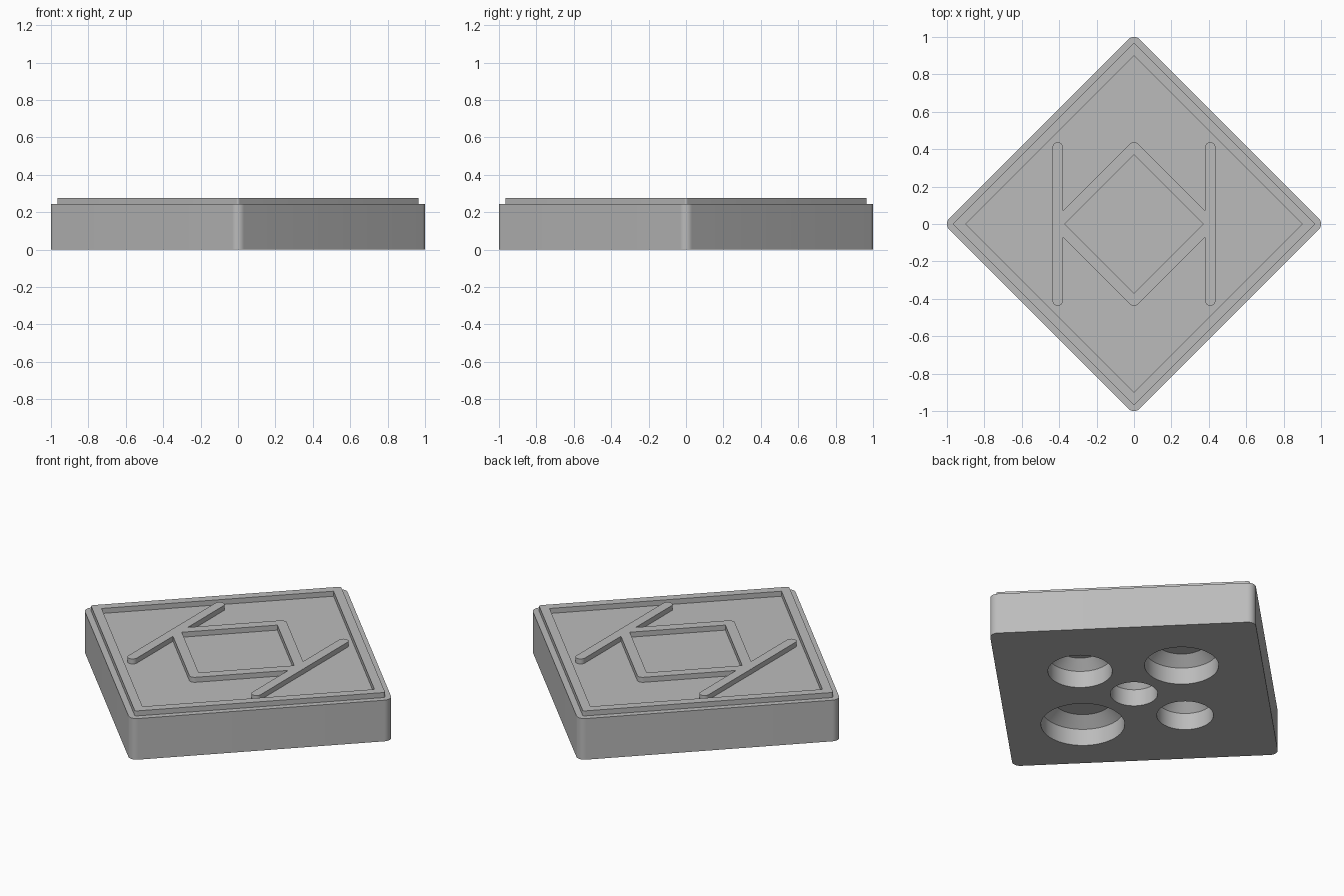
import bpy, bmesh, math

cube = bpy.data.objects.get("Cube")
if cube:
    bpy.data.objects.remove(cube, do_unlink=True)

grey = bpy.data.materials.new("plain grey")
grey.use_nodes = True
colour = (0.5, 0.5, 0.5, 1)
grey.diffuse_color = colour
grey.node_tree.nodes["Principled BSDF"].inputs["Base Color"].default_value = colour

BASE_TOP, RIM_TOP = 0.245, 0.275


def rounded_rect(hx, hy, radius, turn=0.0, cx=0.0, steps=10):
    """Outline of a rectangle with filleted corners, turned and moved along x."""
    points = []
    for quarter, (sx, sy) in enumerate([(1, 1), (-1, 1), (-1, -1), (1, -1)]):
        for i in range(steps + 1 if radius else 1):
            a = (quarter + i / steps) * math.pi / 2
            x = sx * (hx - radius) + radius * math.cos(a)
            y = sy * (hy - radius) + radius * math.sin(a)
            points.append((cx + x * math.cos(turn) - y * math.sin(turn),
                           x * math.sin(turn) + y * math.cos(turn)))
    return points


def diamond(half, radius=0.0):
    return rounded_rect(half, half, radius, math.pi / 4)


def make(name, bm):
    bmesh.ops.remove_doubles(bm, verts=bm.verts, dist=1e-5)
    bmesh.ops.recalc_face_normals(bm, faces=bm.faces)
    mesh = bpy.data.meshes.new(name)
    bm.to_mesh(mesh)
    bm.free()
    mesh.materials.append(grey)
    obj = bpy.data.objects.new(name, mesh)
    bpy.context.collection.objects.link(obj)
    return obj


def prism(name, outline, z0, z1):
    bm = bmesh.new()
    face = bm.faces.new([bm.verts.new((x, y, z0)) for x, y in outline])
    ext = bmesh.ops.extrude_face_region(bm, geom=[face])
    verts = [v for v in ext["geom"] if isinstance(v, bmesh.types.BMVert)]
    bmesh.ops.translate(bm, vec=(0, 0, z1 - z0), verts=verts)
    return make(name, bm)


def combine(obj, tool, operation):
    mod = obj.modifiers.new(operation.lower(), 'BOOLEAN')
    mod.object, mod.operation, mod.solver = tool, operation, 'EXACT'
    bpy.context.view_layer.objects.active = obj
    bpy.ops.object.modifier_apply(modifier=mod.name)
    bpy.data.objects.remove(tool, do_unlink=True)


def socket_cutter(x, y, radius):
    """Straight bore ending in a tapered seat with a flat floor."""
    bm = bmesh.new()
    rings = []
    for z, r in [(-0.05, radius), (0.10, radius), (0.153, radius * 0.7)]:
        rings.append(bmesh.ops.create_circle(bm, segments=64, radius=r)["verts"])
        bmesh.ops.translate(bm, vec=(x, y, z), verts=rings[-1])
    for low, high in zip(rings, rings[1:]):
        for i in range(64):
            j = (i + 1) % 64
            bm.faces.new((low[i], low[j], high[j], high[i]))
    bm.faces.new(rings[0])
    bm.faces.new(rings[-1])
    return make("socket_cutter", bm)


# Body: slab, stepped rim with a sharp-cornered recess
body = prism("base_tile", diamond(0.72, 0.045), 0, BASE_TOP)
rim = prism("rim", diamond(0.686, 0.012), BASE_TOP - 0.03, RIM_TOP)
combine(body, rim, 'UNION')
combine(body, prism("recess", diamond(0.636), BASE_TOP, RIM_TOP + 0.1), 'DIFFERENCE')

# Five graded sockets underneath
for x, y, r in [(0, 0, 0.128), (0.38, 0, 0.174), (0, 0.4, 0.2),
                (-0.36, 0, 0.153), (0, -0.43, 0.226)]:
    combine(body, socket_cutter(x, y, r), 'DIFFERENCE')

# Raised emblem: diamond frame joined to two upright bars
emblem = prism("raised_frame", diamond(0.318, 0.03), BASE_TOP, RIM_TOP)
combine(emblem, prism("frame_hole", diamond(0.262), 0, 1), 'DIFFERENCE')
for side in (-1, 1):
    bar = prism("bar", rounded_rect(0.028, 0.437, 0.0279, cx=side * 0.408),
                BASE_TOP, RIM_TOP)
    combine(emblem, bar, 'UNION')

for obj in (body, emblem):
    bpy.ops.object.select_all(action='DESELECT')
    obj.select_set(True)
    bpy.context.view_layer.objects.active = obj
    bpy.ops.object.shade_smooth_by_angle(angle=math.radians(25))
